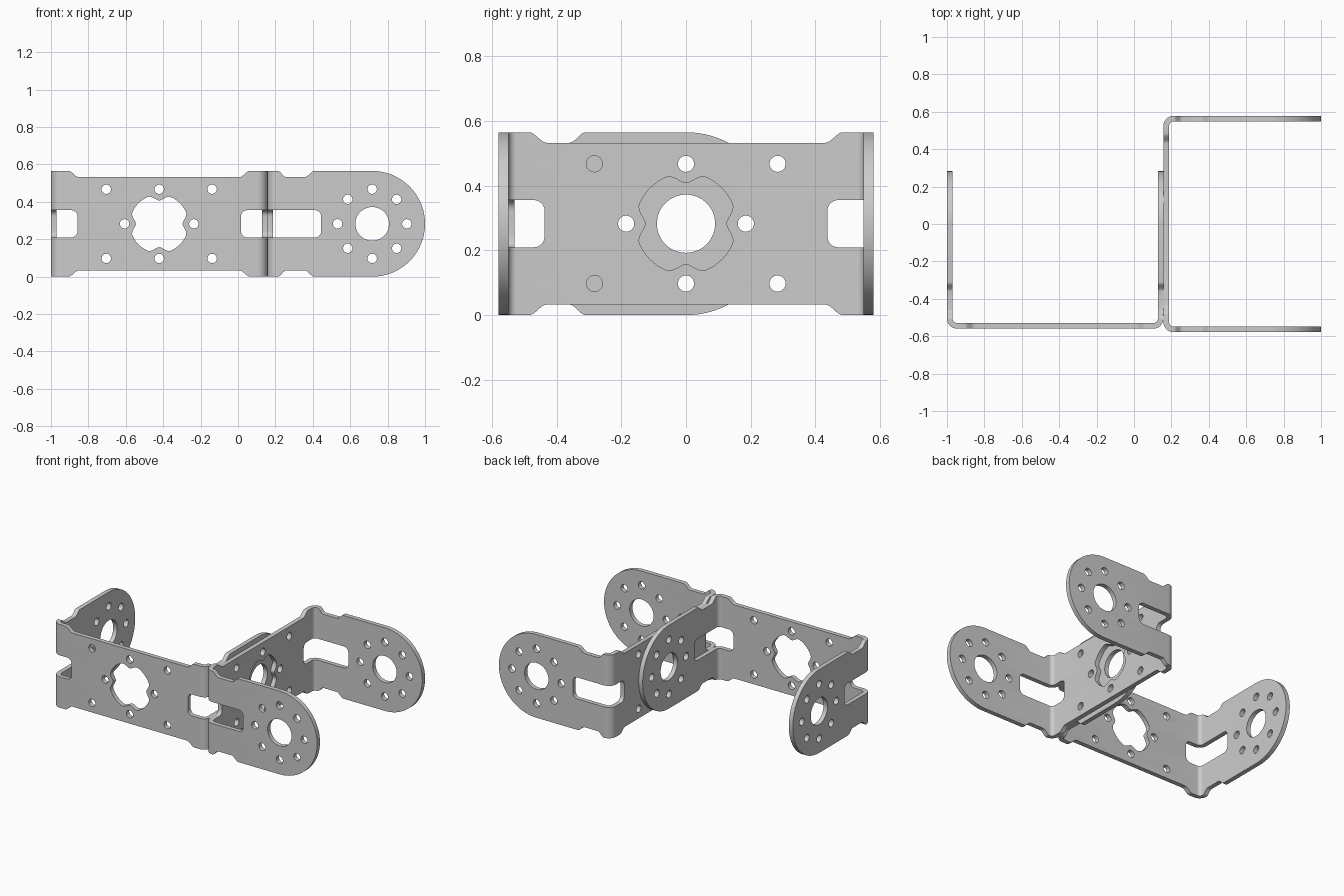
import bpy, bmesh
from math import pi, sin, cos, radians

if "Cube" in bpy.data.objects:
    bpy.data.objects.remove(bpy.data.objects["Cube"])

W, L, T = 1.1575, 0.8425, 0.03      # bracket width, arm length, sheet thickness
HH, HW = 0.2825, 0.25               # half height at full width / at narrow parts
R = 0.055                           # outer bend radius
RM = R - T / 2
A = W / 2 - R                       # where the bend starts
ARC = RM * pi / 2
HUB, PITCH = L - HH, 0.185          # servo hub position on arm, bolt circle radius


def flat(v):
    """Arm distance from the back of the web -> position on the flat pattern."""
    return A + ARC + v - R


def ease(x0, x1, h0, h1, n=8):
    return [(x0 + (x1 - x0) * i / n, h0 + (h1 - h0) * (1 - cos(pi * i / n)) / 2)
            for i in range(n + 1)]


def circle(x, y, r, n=24):
    return [(x + r * cos(2 * pi * i / n), y + r * sin(2 * pi * i / n)) for i in range(n)]


def rounded_rect(x0, x1, h, r, n=6):
    pts = []
    for k, (cx, cy) in enumerate([(x1 - r, h - r), (x0 + r, h - r), (x0 + r, r - h), (x1 - r, r - h)]):
        pts += [(cx + r * cos((k + i / n) * pi / 2), cy + r * sin((k + i / n) * pi / 2))
                for i in range(n + 1)]
    return pts


def lobed_hole(n=128):
    pts = []
    for i in range(n):
        a = 2 * pi * i / n
        d = abs((a + pi / 4) % (pi / 2) - pi / 4)
        r = 0.156 - (0.031 * (1 + cos(pi * d / 0.41)) / 2 if d < 0.41 else 0)
        pts.append((r * cos(a), r * sin(a)))
    return pts


def flat_loops():
    # outline: one quarter, mirrored twice
    q = ease(0.43, 0.485, HW, HH) + ease(flat(0.055), flat(0.1), HH, HW)
    q += ease(flat(0.2), flat(0.25), HW, HH)
    q += [(flat(HUB) + HH * sin(i * pi / 48), HH * cos(i * pi / 48)) for i in range(24)]
    half = q + [(flat(L), 0)] + [(x, -y) for x, y in reversed(q)]
    loops = [half + [(-x, y) for x, y in reversed(half)]]
    # web holes
    loops.append(lobed_hole())
    loops += [circle(x, z, 0.025) for x in (-0.283, 0, 0.283) for z in (-PITCH, PITCH)]
    loops += [circle(s * PITCH, 0, 0.025) for s in (-1, 1)]
    # arm holes and slots across the bends
    for s in (-1, 1):
        c = s * flat(HUB)
        loops.append(circle(c, 0, 0.09, 48))
        loops += [circle(c + PITCH * cos(k * pi / 4), PITCH * sin(k * pi / 4), 0.025)
                  for k in range(8)]
        loops.append([(s * x, y) for x, y in rounded_rect(0.437, flat(0.287), 0.073, 0.033)])
    return loops


def bracket(name, loc, rot):
    # flat sheet from a filled curve
    cu = bpy.data.curves.new(name + "_pattern", 'CURVE')
    cu.dimensions, cu.fill_mode, cu.extrude = '2D', 'BOTH', T / 2
    for pts in flat_loops():
        sp = cu.splines.new('POLY')
        sp.points.add(len(pts) - 1)
        for p, (x, y) in zip(sp.points, pts):
            p.co = (x, y, 0, 1)
        sp.use_cyclic_u = True
    tmp = bpy.data.objects.new(name + "_pattern", cu)
    bpy.context.collection.objects.link(tmp)
    bpy.context.view_layer.update()
    me = bpy.data.meshes.new_from_object(tmp.evaluated_get(bpy.context.evaluated_depsgraph_get()))
    bpy.data.objects.remove(tmp)
    bm = bmesh.new()
    bm.from_mesh(me)
    bmesh.ops.remove_doubles(bm, verts=bm.verts, dist=1e-5)
    # crease lines, then fold both arms
    for s in (-1, 1):
        for i in range(9):
            bmesh.ops.bisect_plane(bm, geom=bm.verts[:] + bm.edges[:] + bm.faces[:], dist=1e-6,
                                   plane_co=(s * (A + ARC * i / 8), 0, 0), plane_no=(1, 0, 0))
    for v in bm.verts:
        x, h, t = v.co
        s, d = (1 if x >= 0 else -1), abs(x)
        th = min(max((d - A) / ARC, 0), 1) * pi / 2
        u = min(d, A) + (RM + t) * sin(th)
        v.co = (s * u, R - (RM + t) * cos(th) + max(d - A - ARC, 0), h + HH)
    bmesh.ops.recalc_face_normals(bm, faces=bm.faces)
    bm.to_mesh(me)
    bm.free()
    ob = bpy.data.objects.new(name, me)
    ob.location, ob.rotation_euler = loc, (0, 0, rot)
    bpy.context.collection.objects.link(ob)
    bpy.ops.object.select_all(action='DESELECT')
    ob.select_set(True)
    bpy.context.view_layer.objects.active = ob
    bpy.ops.object.shade_smooth_by_angle(angle=radians(30))
    return ob


# two identical brackets, the second turned a quarter and bolted to the first
bracket("left_bracket", (-1 + W / 2, HH - L, 0), 0)
bracket("right_bracket", (1 - L, 0, 0), -pi / 2)
